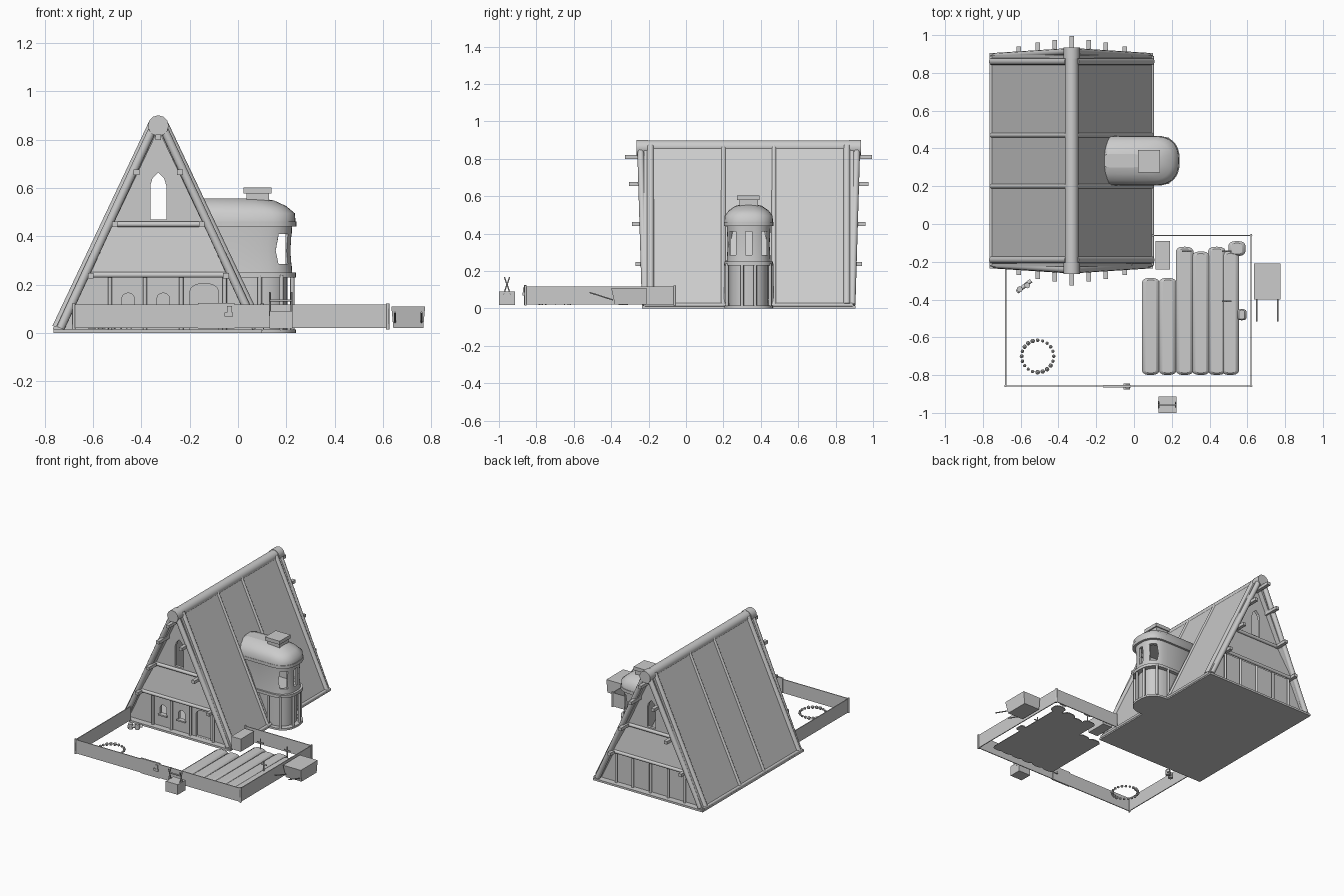
import bpy, bmesh, math, random
from mathutils import Vector

if "Cube" in bpy.data.objects:
    bpy.data.objects.remove(bpy.data.objects["Cube"])

random.seed(4)
CX, CY = -0.33, 0.335          # house centre line and mid-depth


def add(name, verts, faces, smooth=False):
    me = bpy.data.meshes.new(name)
    me.from_pydata([tuple(v) for v in verts], [], faces)
    bm = bmesh.new()
    bm.from_mesh(me)
    bmesh.ops.recalc_face_normals(bm, faces=bm.faces)
    bm.to_mesh(me)
    bm.free()
    ob = bpy.data.objects.new(name, me)
    bpy.context.collection.objects.link(ob)
    if smooth:
        for p in me.polygons:
            p.use_smooth = len(p.vertices) == 4
    return ob


def loft(name, rings, smooth=False):
    n = len(rings[0])
    verts = [v for r in rings for v in r]
    faces = [(k*n+i, k*n+(i+1) % n, (k+1)*n+(i+1) % n, (k+1)*n+i)
             for k in range(len(rings)-1) for i in range(n)]
    faces += [tuple(range(n)), tuple(range((len(rings)-1)*n, len(rings)*n))]
    return add(name, verts, faces, smooth)


def prism(name, xz, y0, y1):
    return loft(name, [[(x, y, z) for x, z in xz] for y in (y0, y1)])


def box(name, x0, x1, y0, y1, z0, z1):
    return prism(name, [(x0, z0), (x1, z0), (x1, z1), (x0, z1)], y0, y1)


def log(name, a, b, r, n=10):
    a, b = Vector(a), Vector(b)
    q = (b-a).to_track_quat('Z', 'Y')
    ring = [q @ Vector((r*math.cos(2*math.pi*i/n), r*math.sin(2*math.pi*i/n), 0)) for i in range(n)]
    return loft(name, [[a+v for v in ring], [b+v for v in ring]], True)


def arch(x, w, z0, z1, rise):
    pts = [(x-w, z0), (x+w, z0)]
    return pts + [(x+w*math.cos(t*math.pi/8), z1-rise+rise*math.sin(t*math.pi/8)) for t in range(9)]


def cut(ob, cutter):
    m = ob.modifiers.new("opening", 'BOOLEAN')
    m.operation, m.solver, m.object = 'DIFFERENCE', 'EXACT', cutter
    cutter.hide_render = True
    cutter.hide_set(True)


def half(z):                    # half width inside the roof at height z
    return 0.405 - 0.465*z


# base slab
box("base_slab", -0.765, 0.10, -0.235, 0.905, 0, 0.014)

# roof slopes with ribs and edge beams
for s, side in ((-1, "left"), (1, "right")):
    X = lambda u: CX + s*u
    prism("roof_" + side, [(X(.43), .012), (X(.395), .012), (X(.0), .84), (X(.0), .885), (X(.022), .88)], -0.225, 0.895)
    for y, r in ((-.19, .019), (.2, .013), (.47, .013), (.86, .019)):
        log("roof_rib_" + side, (X(.422), y, .022), (X(.022), y, .868), r)
    for d in (-1, 1):
        log("barge_log_" + side, (X(.405), CY + d*.553, .02), (X(.018), CY + d*.578, .855), .018)
    log("eave_log_" + side, (X(.425), -.22, .018), (X(.425), .89, .018), .011)

# ridge log with thicker ends
log("ridge_log", (CX, -.25, .862), (CX, .92, .862), .036, 12)
for d in (-1, 1):
    log("ridge_end", (CX, CY + d*.54, .858), (CX, CY + d*.60, .858), .043, 12)

# gables, the same at front and back
for d, end in ((-1, "front"), (1, "back")):
    Y = lambda k: CY + d*k
    h = half(.45)
    upper = prism("upper_gable_" + end, [(CX-h, .45), (CX+h, .45), (CX, .86)], Y(.505), Y(.525))
    cut(upper, prism("gable_window_cutter", [(CX-.033, .47), (CX+.033, .47), (CX+.033, .61),
        (CX+.024, .64), (CX, .665), (CX-.024, .64), (CX-.033, .61)], Y(.4), Y(.7)))
    # sloping middle band
    a, b = half(.245), half(.445)
    loft("middle_skirt_" + end, [
        [(CX-a, Y(.55), .245), (CX+a, Y(.55), .245), (CX+b, Y(.522), .445), (CX-b, Y(.522), .445)],
        [(CX-a, Y(.53), .245), (CX+a, Y(.53), .245), (CX+b, Y(.505), .445), (CX-b, Y(.505), .445)]])
    for z, k in ((.45, .53), (.24, .55)):
        w = half(z) + .025
        log("cross_beam_" + end, (CX-w, Y(k), z), (CX+w, Y(k), z), .012)
    # ground floor wall
    a, b = half(.012), half(.24)
    wall = prism("ground_wall_" + end, [(CX-a, .012), (CX+a, .012), (CX+b, .24), (CX-b, .24)], Y(.505), Y(.525))
    if d < 0:
        for x in (-.455, -.31):
            cut(wall, prism("window_cutter", arch(x, .025, .10, .165, .02), -.3, -.05))
            box("window_sill", x-.034, x+.034, -.205, -.18, .09, .10)
        cut(wall, prism("door_cutter", arch(-.14, .058, .015, .205, .03), -.3, -.05))
        loft("door_frame", [[(x, y, z) for x, z in arch(-.14, .066, .014, .215, .035)] for y in (-.172, -.168)])
    posts = (-.53, -.385, -.235, -.055) if d < 0 else (-.60, -.47, -.33, -.19, -.06)
    for x in posts:
        log("gable_post_" + end, (x, Y(.535), .012), (x, Y(.535), min(.24, (.40-abs(x-CX))/.465)), .009, 8)
    # purlin ends poking out of the gable
    for u, z, k in ((0, .81, .66), (.09, .665, .64), (.18, .45, .625), (.28, .237, .605)):
        for s in ((-1, 1) if u else (1,)):
            box("purlin_end", CX+s*u-.012, CX+s*u+.012, *sorted((Y(.50), Y(k))), z-.011, z+.011)


# side tower
def plan(x0, x1, hw, z, bow=.13):
    pts = [(x0, CY-hw*.85, z), (x0+.03, CY-hw, z)]
    for i in range(17):
        t = -math.pi/2 + math.pi*i/16
        c, s = math.cos(t), math.sin(t)
        pts.append((x1-bow+bow*max(c, 0)**.8, CY+hw*math.copysign(abs(s)**.8, s), z))
    return pts + [(x0+.03, CY+hw, z), (x0, CY+hw*.85, z)]


def tower(name, levels):
    return loft(name, [plan(x0, x1, hw, z) for x0, x1, hw, z in levels], True)


tower("tower_base", [(.02, .24, .13, 0), (.02, .24, .13, .014)])
tower("tower_lower_wall", [(-.03, .205, .105, .012), (-.03, .205, .105, .235)])
tower("tower_lower_ring", [(-.05, .24, .13, .23), (-.05, .24, .13, .25)])
mid = tower("tower_upper_wall", [(-.12, .225, .118, .245), (-.12, .218, .112, .34), (-.12, .225, .118, .45)])
cut(mid, tower("tower_room_cutter", [(-.09, .205, .098, .26), (-.09, .205, .098, .44)]))
for y in (.25, .335, .42):
    cut(mid, box("tower_window_cutter", .12 if y != .335 else .16, .3, y-.017, y+.017, .285, .41))
cut(mid, box("tower_side_window_cutter", .172, .197, .1, .6, .285, .41))
tower("tower_upper_ring", [(-.14, .242, .132, .44), (-.14, .242, .132, .462)])
tower("tower_roof", [(-.16, .238, .13, .46), (-.16, .236, .128, .495), (-.16, .20, .105, .525),
                     (-.16, .15, .07, .548), (-.16, .10, .035, .557)])
for x, y in ((.225, .30), (.225, .37), (.18, .22), (.18, .45), (.09, .212), (.09, .458)):
    log("tower_post", (x, y, .012), (x, y, .24), .009, 8)
box("chimney", .035, .128, .285, .385, .53, .585)
box("chimney_cap", .022, .138, .272, .393, .578, .603)

# yard fence, gate and corner posts
z0, z1 = .02, .117
for n, a in (("left", (-.682, -.676, -.86, -.24)), ("front", (-.68, .62, -.861, -.855)),
             ("right", (.617, .623, -.86, -.06)), ("back", (.10, .62, -.063, -.057))):
    box("fence_" + n, *a, z0, z1)
for x, y in ((-.68, -.858), (.62, -.858), (.62, -.06), (.10, -.06)):
    log("fence_post", (x, y, .015), (x, y, .122), .007, 6)
box("gate", -.165, -.015, -.865, -.853, .018, .124)
box("gate_latch", -.055, -.02, -.875, -.845, .068, .085)
box("gate_latch_plate", -.045, -.025, -.872, -.85, .085, .112)

# garden beds: rounded, gently raised furrows
def furrow(x, y0, y1, r=.047, name="garden_row"):
    rings = []
    for k, z in ((1, .02), (.95, .026), (.6, .034)):
        q = r*k
        rings.append([(x+q*math.copysign(abs(math.cos(t))**.7, math.cos(t)),
                       (y1-r*.6 if math.sin(t) > 0 else y0+r*.6) + q*.6*math.sin(t), z)
                      for t in [math.pi*(i+.5)/7 for i in range(14)]])
    loft(name, rings, True)


for x, top in ((.088, -.285), (.178, -.285), (.268, -.12), (.354, -.145), (.438, -.12), (.51, -.145)):
    furrow(x, -.80, top)
furrow(.545, -.17, -.09, .045, "garden_mound")
furrow(.57, -.51, -.45, .026, "garden_mound")
for x, y in ((.28, -.145), (.49, -.145), (.49, -.41)):
    log("stake", (x, y, .025), (x, y, .105), .004, 6)
    log("stake_bar", (x-.025, y, .08), (x+.025, y, .08), .004, 6)

# stones, used for the fire ring
def stone(name, x, y, z, r):
    bm = bmesh.new()
    bmesh.ops.create_icosphere(bm, subdivisions=1, radius=r)
    me = bpy.data.meshes.new(name)
    bm.to_mesh(me)
    bm.free()
    ob = bpy.data.objects.new(name, me)
    ob.location = (x, y, z)
    bpy.context.collection.objects.link(ob)


for i in range(20):
    t = 2*math.pi*i/20
    stone("fire_ring_stone", -.51+.085*math.cos(t), -.70+.085*math.sin(t), .03, random.uniform(.009, .014))

# chopped logs near the house
log("firewood", (-.62, -.36, .035), (-.545, -.30, .035), .011, 8)
for x, y in ((-.605, -.345), (-.565, -.325)):
    log("chopping_stump", (x, y, .018), (x, y, .055), .016, 8)

# bench beside the house
box("storage_bench", .115, .19, -.24, -.09, .025, .115)

# hand cart outside the fence
loft("cart_body", [[(x, y, z) for x, y in ((.705-w, -.40-g), (.705+w, -.40-g), (.705+w, -.21), (.705-w, -.21))]
                   for w, g, z in ((.062, -.02, .02), (.07, 0, .11))])
for x in (.65, .76):
    log("cart_handle", (x, -.39, .045), (x, -.515, .085), .004, 6)

# saw-horse and block in front of the gate
box("wood_block", .13, .225, -1.0, -.913, .018, .09)
for x in (.132, .222):
    for d in (-1, 1):
        log("rack_leg", (x, -.957-d*.02, .07), (x, -.957+d*.014, .168), .004, 6)
log("rack_bar", (.128, -.957, .135), (.226, -.957, .135), .005, 6)
